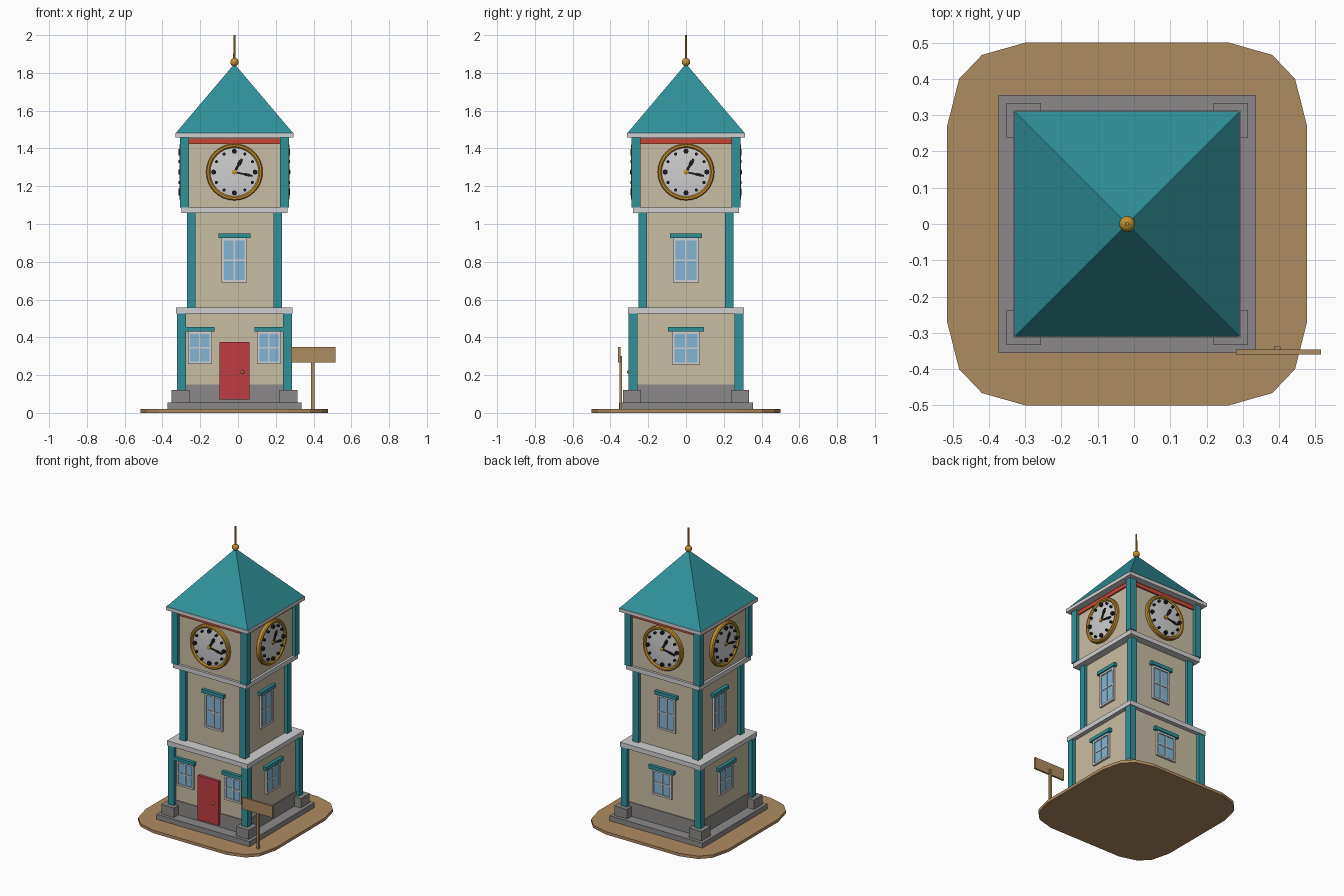
import bpy, bmesh, math
from mathutils import Matrix, Vector

if "Cube" in bpy.data.objects:
    bpy.data.objects.remove(bpy.data.objects["Cube"])

CX = -0.019  # tower axis


def mat(name, r, g, b):
    lin = [((c / 255 + 0.055) / 1.055) ** 2.4 for c in (r, g, b)]
    m = bpy.data.materials.new(name)
    m.diffuse_color = (*lin, 1)
    m.use_nodes = True
    m.node_tree.nodes["Principled BSDF"].inputs["Base Color"].default_value = m.diffuse_color
    return m


TEAL = mat("teal", 48, 145, 153)
BEIGE = mat("beige wall", 201, 189, 164)
STONE = mat("grey stone", 139, 137, 136)
TRIM = mat("pale trim", 207, 207, 209)
DOOR = mat("door red", 192, 60, 68)
RED = mat("orange red", 198, 70, 52)
GOLD = mat("gold", 196, 146, 48)
GLASS = mat("window blue", 130, 182, 212)
BLACK = mat("black", 28, 28, 30)
BROWN = mat("brown", 174, 140, 97)


def finish(name, bm, material, xf=None, smooth=False):
    """Turn a bmesh into a named object placed on the tower axis."""
    bmesh.ops.recalc_face_normals(bm, faces=bm.faces)
    bm.transform(Matrix.Translation((CX, 0, 0)) @ (xf or Matrix()))
    me = bpy.data.meshes.new(name)
    bm.to_mesh(me)
    bm.free()
    me.materials.append(material)
    ob = bpy.data.objects.new(name, me)
    bpy.context.collection.objects.link(ob)
    if smooth:
        bpy.ops.object.select_all(action='DESELECT')
        ob.select_set(True)
        bpy.context.view_layer.objects.active = ob
        bpy.ops.object.shade_smooth_by_angle(angle=math.radians(35))
    return ob


def boxes(name, material, spans, xf=None):
    """Boxes given as (x0, x1, y0, y1, z0, z1)."""
    bm = bmesh.new()
    for x0, x1, y0, y1, z0, z1 in spans:
        m = Matrix.Translation(((x0 + x1) / 2, (y0 + y1) / 2, (z0 + z1) / 2))
        bmesh.ops.create_cube(bm, size=1, matrix=m @ Matrix.Diagonal((x1 - x0, y1 - y0, z1 - z0, 1)))
    return finish(name, bm, material, xf)


def slab(name, material, h, z0, z1):
    return boxes(name, material, [(-h, h, -h, h, z0, z1)])


def corners(name, material, a, b, z0, z1):
    """Four square posts between offsets a and b on every corner."""
    r = ((a, b), (-b, -a))
    return boxes(name, material, [(*x, *y, z0, z1) for x in r for y in r])


def lathe(name, material, profile, xf, n=32):
    """Spin (radius, height) points around z."""
    bm = bmesh.new()
    vs = [bm.verts.new((r, 0, h)) for r, h in profile]
    es = [bm.edges.new(p) for p in zip(vs, vs[1:])]
    bmesh.ops.spin(bm, geom=vs + es, cent=(0, 0, 0), axis=(0, 0, 1), angle=2 * math.pi, steps=n)
    bmesh.ops.remove_doubles(bm, verts=bm.verts, dist=1e-5)
    return finish(name, bm, material, xf, True)


def window(name, xf, wall, x, w, z0, z1, lw):
    """Frame, glass, glazing bars and teal lintel on a wall plane."""
    h, t, zm = w / 2, 0.013, (z0 + z1) / 2
    f = -wall - 0.014
    boxes(name + "_frame", TRIM, [
        (x - h, x - h + t, f, -wall, z0, z1), (x + h - t, x + h, f, -wall, z0, z1),
        (x - h + t, x + h - t, f, -wall, z0, z0 + t), (x - h + t, x + h - t, f, -wall, z1 - t, z1),
        (x - .004, x + .004, f + .003, -wall, z0 + t, z1 - t),
        (x - h + t, x + h - t, f + .003, -wall, zm - .004, zm + .004)], xf)
    boxes(name + "_glass", GLASS, [(x - h + t, x + h - t, f + .007, -wall, z0 + t, z1 - t)], xf)
    boxes(name + "_lintel", TEAL, [(x - lw / 2, x + lw / 2, -wall - .022, -wall, z1, z1 + .024)], xf)


# ground plate with rounded corners
bm = bmesh.new()
quarter = [(.496, .27), (.463, .40), (.40, .466), (.28, .5)]
ring = quarter + [(-x, y) for x, y in quarter[::-1]]
ring += [(-x, -y) for x, y in ring]
face = bm.faces.new([bm.verts.new((x, y, 0)) for x, y in ring])
top = bmesh.ops.extrude_face_region(bm, geom=[face])["geom"]
bmesh.ops.translate(bm, verts=[g for g in top if isinstance(g, bmesh.types.BMVert)], vec=(0, 0, .02))
finish("ground_plate", bm, BROWN)

# stone footing
slab("footing", STONE, .355, .02, .055)
slab("plinth", STONE, .284, .055, .15)
corners("corner_stones", STONE, .237, .333, .055, .12)

# three storeys: wall half width, post offsets, heights
G, M, U = .279, .230, .265
slab("ground_walls", BEIGE, G, .15, .525)
corners("ground_posts", TEAL, .257, .304, .12, .525)
slab("lower_cornice", TRIM, .308, .525, .557)
slab("middle_walls", BEIGE, M, .557, 1.057)
corners("middle_posts", TEAL, .207, .251, .557, 1.057)
slab("middle_cornice", TRIM, .281, 1.057, 1.088)
slab("clock_walls", BEIGE, U, 1.088, 1.46)
corners("clock_posts", TEAL, .241, .288, 1.088, 1.46)
slab("red_frieze", RED, .274, 1.424, 1.452)
slab("roof_cornice", TRIM, .313, 1.458, 1.482)

# pyramid roof
bm = bmesh.new()
bmesh.ops.create_cone(bm, cap_ends=True, segments=4, radius1=.31 * math.sqrt(2), radius2=0, depth=.366,
                      matrix=Matrix.Translation((0, 0, 1.665)) @ Matrix.Rotation(math.pi / 4, 4, 'Z'))
finish("roof", bm, TEAL)

# finial ball and spike
ball = [(.022 * math.sin(a), 1.857 - .022 * math.cos(a)) for a in [math.pi * i / 10 for i in range(11)]]
lathe("finial_ball", GOLD, ball, None, 16)
lathe("finial_spike", GOLD, [(0, 1.85), (.0065, 1.85), (.0055, 2.0), (0, 2.0)], None, 10)

# repeated details on each of the four sides
for k, side in enumerate(("front", "right", "back", "left")):
    rot = Matrix.Rotation(k * math.pi / 2, 4, 'Z')
    window(side + "_middle_window", rot, M, 0, .135, .69, .926, .168)
    if k:
        window(side + "_ground_window", rot, G, 0, .15, .255, .43, .19)

    # clock: local z points out of the wall, local y is up
    clock = rot @ Matrix.Translation((0, -U, 1.275)) @ Matrix.Rotation(math.pi / 2, 4, 'X')
    lathe(side + "_clock_rim", GOLD, [(.15, 0), (.15, .019), (.145, .026), (.135, .026), (.128, .018), (.128, 0)], clock)
    lathe(side + "_clock_face", TRIM, [(.13, .014), (.10, .017), (.05, .020), (0, .021)], clock)
    lathe(side + "_clock_hub", GOLD, [(.013, .018), (.013, .028), (.008, .031), (0, .031)], clock, 12)
    bm = bmesh.new()
    for i in range(12):
        a = i * math.pi / 6
        p = Vector((.11 * math.sin(a), .11 * math.cos(a), .022))
        r = .013 if i % 3 == 0 else .008
        bmesh.ops.create_cone(bm, cap_ends=True, segments=12, radius1=r, radius2=r, depth=.016,
                              matrix=Matrix.Translation(p))
    finish(side + "_hour_marks", bm, BLACK, clock)
    for hand, deg, length, w in (("hour", 30, .08, .007), ("minute", 102, .098, .005)):
        turn = clock @ Matrix.Rotation(-math.radians(deg), 4, 'Z')
        boxes(f"{side}_{hand}_hand", BLACK, [(-w, w, -.012, length, .021, .026),
              (-w * 1.5, w * 1.5, length * .55, length * .85, .021, .0265)], turn)

# entrance door, knob and flanking windows
boxes("door", DOOR, [(-.08, .08, -.299, -.27, .07, .374)])
bm = bmesh.new()
bmesh.ops.create_uvsphere(bm, u_segments=12, v_segments=8, radius=.009,
                          matrix=Matrix.Translation((.043, -.304, .217)))
finish("door_knob", bm, GOLD, None, True)
for s, side in ((-1, "left"), (1, "right")):
    window(f"front_{side}_window", None, G, s * .183, .128, .26, .43, .155)

# signpost
boxes("sign_post", BROWN, [(.405, .423, -.352, -.338, .015, .30)])
boxes("sign_board", BROWN, [(.300, .534, -.359, -.346, .268, .348)])
